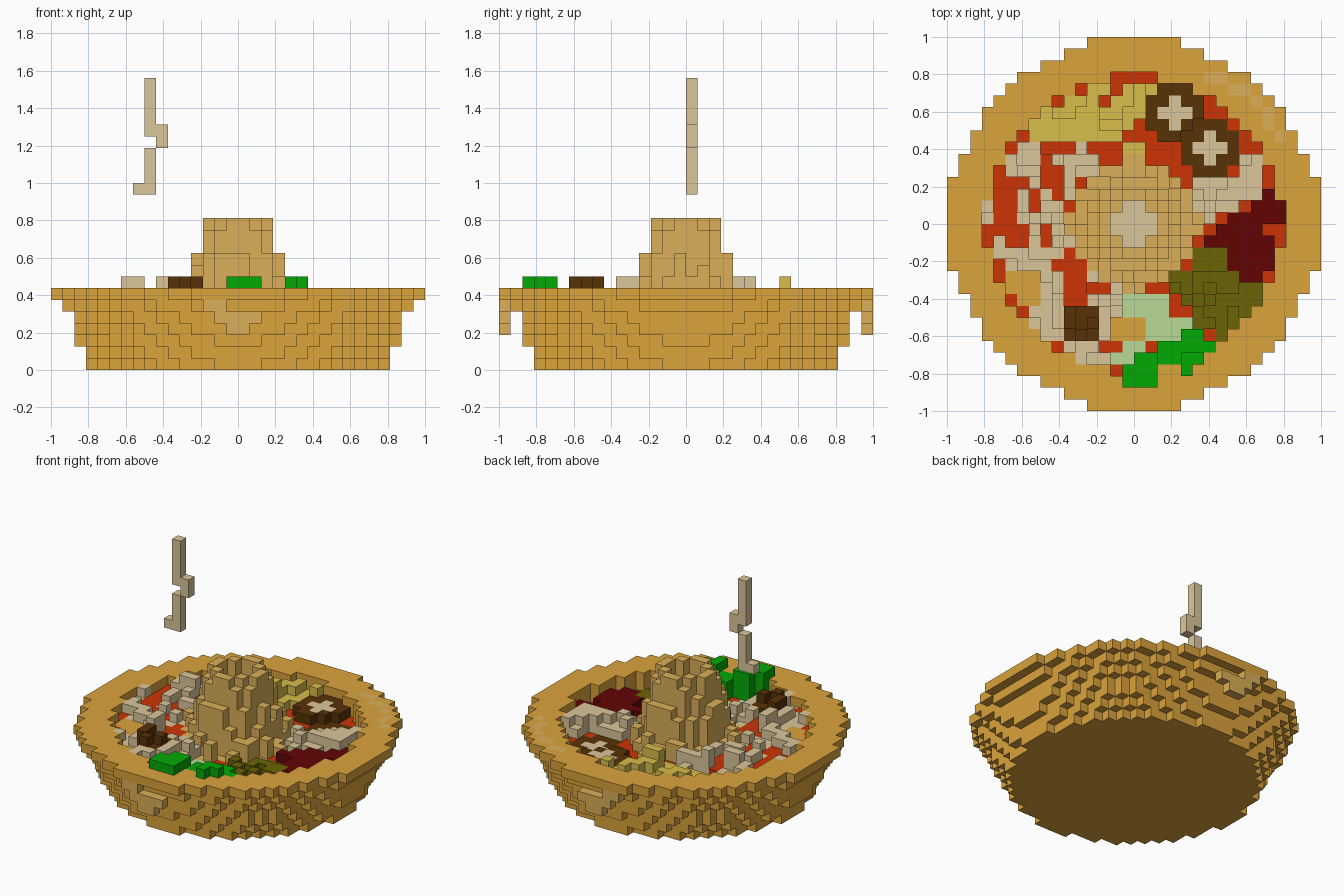
import bpy, bmesh, random
from mathutils import Vector

random.seed(4)
U = 0.0625  # block size

cube = bpy.data.objects.get("Cube")
if cube:
    bpy.data.objects.remove(cube, do_unlink=True)


def material(name, *rgb):
    lin = [((c / 255 + 0.055) / 1.055) ** 2.4 for c in rgb] + [1.0]
    m = bpy.data.materials.new(name)
    m.use_nodes = True
    m.diffuse_color = lin
    bsdf = next(n for n in m.node_tree.nodes if n.type == "BSDF_PRINCIPLED")
    bsdf.inputs["Base Color"].default_value = lin
    return m


WOOD = material("golden brown", 219, 163, 60)
TAN = material("tan", 219, 175, 88)
CREAM = material("cream", 219, 198, 154)
RED = material("broth red", 204, 52, 4)
YELLOW = material("dull yellow", 217, 190, 76)
BROWN = material("dark brown", 88, 50, 6)
MAROON = material("maroon", 100, 2, 4)
OLIVE = material("olive", 106, 100, 4)
GREEN = material("leaf green", 2, 170, 6)
PALE = material("pale green", 186, 218, 150)

AXES = [Vector(a) for a in ((1, 0, 0), (0, 1, 0), (0, 0, 1))]


def voxels(name, cells):
    """Mesh the outer faces of a {(x, y, z): material} block set."""
    bm = bmesh.new()
    mats = list(dict.fromkeys(cells.values()))
    for cell, mat in cells.items():
        for k in range(3):
            u, v = AXES[(k + 1) % 3], AXES[(k + 2) % 3]
            for s in (0, 1):
                near = list(cell)
                near[k] += 2 * s - 1
                if tuple(near) in cells:
                    continue
                p = Vector(cell) + AXES[k] * s
                ring = [p, p + u, p + u + v, p + v]
                if not s:
                    ring.reverse()
                face = bm.faces.new([bm.verts.new(q * U) for q in ring])
                face.material_index = mats.index(mat)
    bmesh.ops.remove_doubles(bm, verts=bm.verts, dist=U / 100)
    mesh = bpy.data.meshes.new(name)
    bm.to_mesh(mesh)
    bm.free()
    for m in mats:
        mesh.materials.append(m)
    obj = bpy.data.objects.new(name, mesh)
    bpy.context.collection.objects.link(obj)


def dist(x, y):
    return ((x + 0.5) ** 2 + (y + 0.5) ** 2) ** 0.5


def rects(*boxes):
    return [(x, y) for a, b, c, d in boxes
            for x in range(a, c + 1) for y in range(b, d + 1)]


SPAN = range(-16, 16)
GRID = [(x, y) for x in SPAN for y in SPAN]
INSIDE = 12.65

# Bowl: widening round layers with a stepped rim
bowl = {}
for z, radius in enumerate((12.7, 13.2, 13.6, 14, 14.4, 15)):
    for x, y in GRID:
        if dist(x, y) <= radius and (z < 4 or dist(x, y) > INSIDE):
            bowl[x, y, z] = WOOD
rim = (16, 16, 16, 16, 15, 15, 14, 14, 13, 13, 12, 11, 10, 8, 6, 4)
for x, y in GRID:
    half = rim[y if y >= 0 else -1 - y]
    if -half <= x < half and dist(x, y) > INSIDE:
        bowl[x, y, 6] = WOOD
# Pale streak on the rim
for x, y in rects((6, 12, 7, 12), (8, 11, 9, 11), (10, 10, 10, 10),
                  (11, 8, 11, 9), (12, 7, 12, 7)):
    bowl[x, y, 6] = TAN
voxels("bowl", bowl)

# Stepped badges hanging under the rim, front and back
for name, y in (("front_badge", -16), ("back_badge", 15)):
    voxels(name, {(x, y, z): TAN for z, a, b in ((3, -1, 0), (4, -2, 1), (5, -3, -2))
                  for x in range(a, b + 1)})

# Contents: each footprint maps to (part, material, top layer); later ones win
food = {}


def top(part, mat, low, high, cells):
    for c in cells:
        food[c] = (part, mat, random.randint(low, high))


inner = [c for c in GRID if dist(*c) <= INSIDE]
top("broth", RED, 5, 5, inner)
top("broth", RED, 6, 6, [c for c in inner if c[0] < -4 and c[1] < 6])
top("egg", YELLOW, 6, 7, rects(
    (-4, 11, -3, 11), (-1, 11, 1, 11), (-6, 10, -4, 10), (-2, 10, 0, 10),
    (-8, 9, 0, 9)))
top("egg", YELLOW, 6, 6, rects(
    (-9, 8, -1, 8), (-9, 7, -2, 7), (-1, 5, 0, 6), (-2, 3, -1, 4)))
top("egg", YELLOW, 8, 8, rects((-3, 8, -2, 8)))
top("noodle_bits", CREAM, 6, 7, rects(
    (-11, 4, -9, 5), (-10, 6, -9, 6), (-10, 0, -10, 2), (-9, 3, -9, 3),
    (-8, 1, -8, 2), (-6, 4, -4, 5), (-5, 6, -5, 6), (-7, 0, -7, 1), (-6, 2, -6, 3),
    (-9, -2, -9, -1), (-13, 0, -13, 1), (-12, -3, -12, -2), (-11, -4, -8, -3),
    (-7, -3, -7, -1), (-5, -1, -5, 0), (-9, -10, -7, -7), (-8, -6, -7, -5),
    (-6, -2, -4, -2), (-4, -5, -4, -3), (-4, -7, -3, -7), (-3, -8, -2, -8),
    (-2, -7, -2, -6), (-6, -11, -4, -11), (-5, -12, -3, -12), (-3, -10, -3, -9)))
top("noodle_bits", CREAM, 8, 8, rects(
    (-10, 4, -9, 4), (-7, 5, -7, 5), (-7, -6, -7, -5)))
top("right_noodle_bits", CREAM, 6, 7, rects(
    (5, 0, 6, 2), (6, 1, 8, 3), (8, 2, 10, 3), (9, 4, 10, 5), (5, 3, 5, 3)))
top("crackers", WOOD, 6, 6, rects((-11, -6, -9, -5), (-10, -7, -9, -7)))
top("peppers", MAROON, 6, 6, rects(
    (11, 2, 11, 2), (10, 1, 12, 1), (8, 0, 12, 0), (7, -1, 10, -1), (6, -2, 8, -2),
    (9, -2, 11, -2), (8, -3, 11, -3), (8, -4, 11, -4), (9, -5, 10, -5),
    (10, -6, 10, -6)))
top("cabbage", PALE, 5, 5, rects(
    (-1, -8, 2, -7), (0, -9, 4, -9), (1, -10, 4, -10), (-1, -11, 0, -11),
    (-2, -12, -1, -12)))
top("crackers", WOOD, 5, 5, rects((-2, -10, 0, -9)))
top("herbs", OLIVE, 5, 6, rects(
    (5, -4, 7, -3), (3, -5, 8, -5), (3, -6, 10, -6), (4, -7, 10, -7),
    (5, -9, 9, -8), (7, -10, 8, -10)))
top("meat_cube", BROWN, 6, 7, rects((-6, -10, -4, -8)))
top("meat_cube", BROWN, 8, 8, rects((-6, -9, -6, -8), (-5, -10, -5, -10), (-4, -9, -4, -9)))
top("greens", GREEN, 7, 7, rects(
    (5, -10, 5, -10), (2, -11, 6, -11), (0, -12, 5, -12), (4, -10, 4, -10)))
top("greens", GREEN, 8, 8, rects(
    (-1, -14, 1, -13), (0, -12, 1, -12), (4, -13, 4, -12), (5, -12, 5, -12)))

# Mushroom slices: clipped squares with a cream plus
for cx, cy, height in ((3, 9, 6), (6, 6, 5)):
    for dx, dy in rects((-2, -2, 2, 2)):
        reach = abs(dx) + abs(dy)
        if reach < 4:
            food[cx + dx, cy + dy] = ("mushrooms", CREAM if reach < 2 else BROWN, height)

# Central mound: ragged columns, tallest round a cream hollow
for x, y in GRID:
    r = dist(x, y)
    if r < 2:
        food[x, y] = ("mound", CREAM, 11)
    elif r < 2.6:
        food[x, y] = ("mound", TAN, 13)
    elif r < 3.2:
        food[x, y] = ("mound", TAN, random.choice((11, 12, 12)))
    elif r < 4.3:
        food[x, y] = ("mound", TAN, random.choice((8, 9, 10, 10)))
    elif r < 5.6:
        food[x, y] = ("mound", TAN, random.randint(5, 7))

parts = {}
for (x, y), (part, mat, height) in food.items():
    start = 4 if dist(x, y) <= INSIDE else 7
    for z in range(start, height):
        parts.setdefault(part, {})[x, y, z] = mat
for part, cells in parts.items():
    voxels(part, cells)

# Steam wisp floating above
wisp = {(-8, 0, z): CREAM for z in range(15, 25) if z != 19}
for x, z in ((-9, 15), (-7, 19), (-7, 20)):
    wisp[x, 0, z] = CREAM
voxels("steam", wisp)
